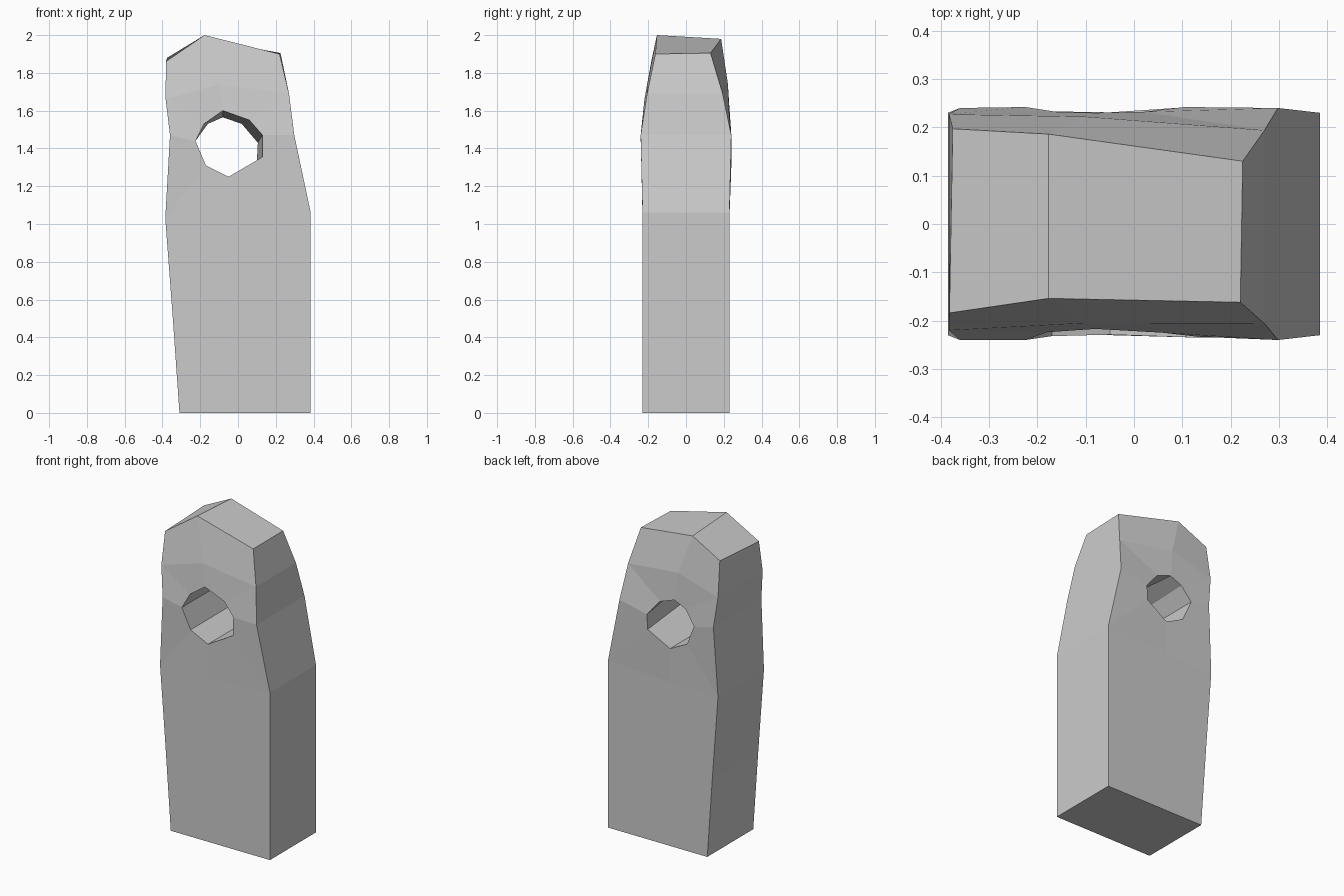
import bpy, bmesh

# Outline shared by both sides: x, z, front y, back y
OUTLINE = [
    (-0.31, 0.00, -0.23, 0.23), (0.385, 0.00, -0.23, 0.23),
    (0.385, 1.06, -0.23, 0.23), (0.298, 1.47, -0.24, 0.24), (0.27, 1.69, -0.206, 0.194),
    (0.22, 1.90, -0.162, 0.13), (-0.177, 2.00, -0.154, 0.186), (-0.382, 1.86, -0.184, 0.197),
    (-0.383, 1.66, -0.22, 0.227), (-0.36, 1.47, -0.24, 0.24), (-0.385, 1.03, -0.23, 0.23),
    (-0.345, 0.50, -0.23, 0.23),
]
# Hole rim on each side: x, y, z, starting at the bottom
HOLE_FRONT = [(-0.05, -0.229, 1.25), (0.13, -0.235, 1.355), (0.13, -0.233, 1.47), (0.06, -0.225, 1.55),
              (-0.08, -0.217, 1.60), (-0.18, -0.224, 1.53), (-0.225, -0.24, 1.44), (-0.17, -0.232, 1.31)]
HOLE_BACK = [(-0.05, 0.231, 1.25), (0.10, 0.241, 1.335), (0.105, 0.242, 1.43), (0.02, 0.232, 1.53),
             (-0.08, 0.23, 1.565), (-0.16, 0.232, 1.53), (-0.225, 0.242, 1.44), (-0.17, 0.233, 1.31)]

bm = bmesh.new()


def face(*verts):
    bm.faces.new(verts)


def build_side(column, hole):
    """One broad face of the stone, with the hole rim joined to the outline."""
    o = [bm.verts.new((p[0], p[column], p[1])) for p in OUTLINE]
    h = [bm.verts.new(p) for p in hole]
    sign = -1 if column == 2 else 1
    low = bm.verts.new((-0.05, sign * 0.23, 1.035))
    high = bm.verts.new((-0.10, -0.205 if sign < 0 else 0.222, 1.74))
    face(o[0], o[1], o[2], low, o[10], o[11])
    face(high, o[4], o[5], o[6])
    face(o[8], high, o[6], o[7])
    ring = [low, o[2], o[3], o[4], high, o[8], o[9], o[10]]
    for i in range(8):
        j = (i + 1) % 8
        face(ring[i], ring[j], h[j], h[i])
    return o, h


front, front_hole = build_side(2, HOLE_FRONT)
back, back_hole = build_side(3, HOLE_BACK)

# Raise or drop the back crown corners where the top tilts
back[6].co.z = 1.98
back[7].co.x, back[7].co.z = -0.375, 1.88
back[5].co.x, back[5].co.z = 0.225, 1.905

# Outer edge and hole wall
for a, b in ((front, back), (front_hole, back_hole)):
    n = len(a)
    for i in range(n):
        j = (i + 1) % n
        face(a[i], a[j], b[j], b[i])

bmesh.ops.recalc_face_normals(bm, faces=bm.faces)
mesh = bpy.data.meshes.new("standing_stone")
bm.to_mesh(mesh)
bm.free()
stone = bpy.data.objects.new("standing_stone", mesh)
bpy.context.collection.objects.link(stone)
